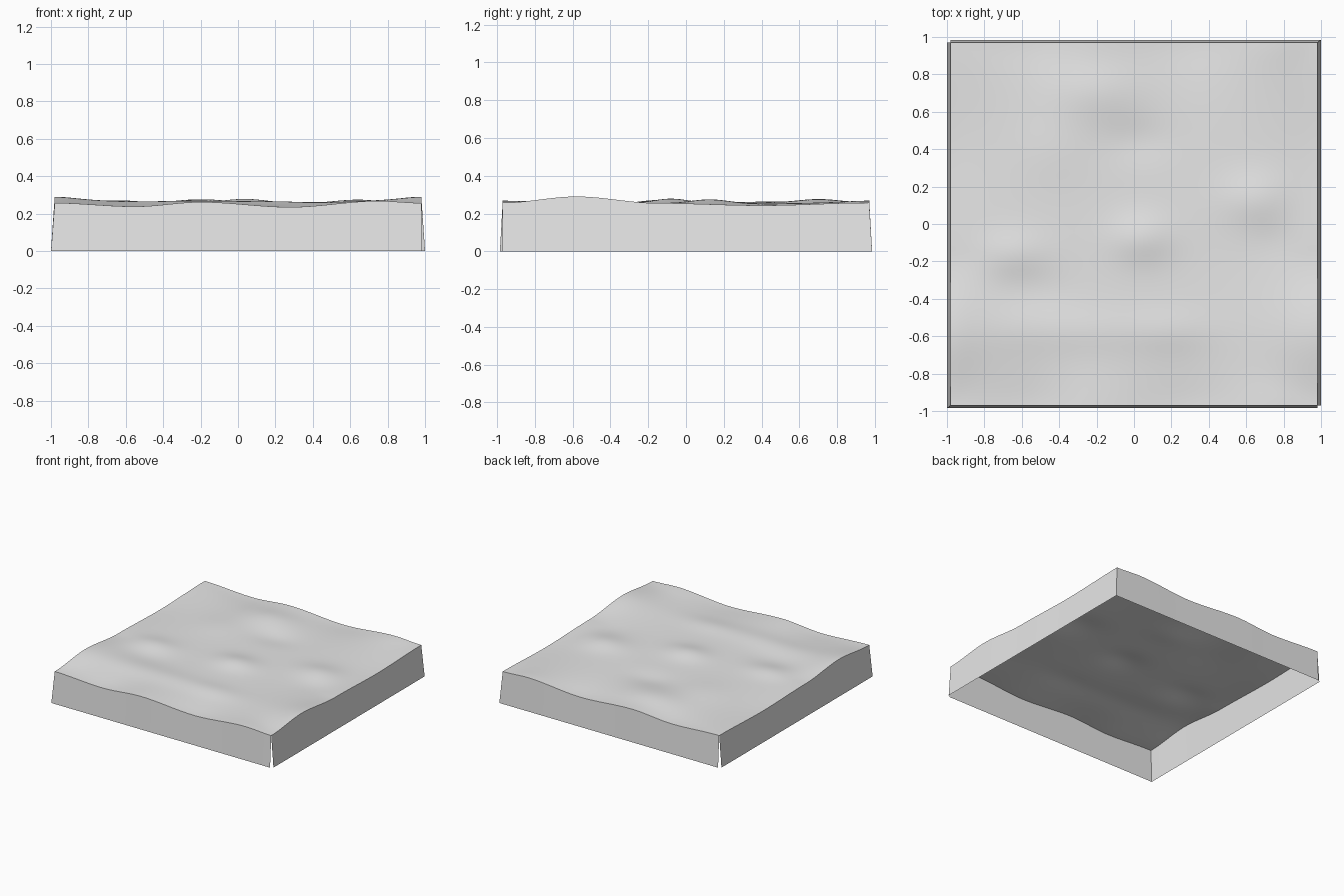
import bpy, bmesh
from math import exp

if "Cube" in bpy.data.objects:
    bpy.data.objects.remove(bpy.data.objects["Cube"])

TX, TY = 0.98, 0.97      # half size of the ground surface
BX, BY = 1.0, 0.985      # half size at the foot of the skirt
N = 80

stone = bpy.data.materials.new("light_grey")
stone.use_nodes = True
stone.diffuse_color = (0.8, 0.8, 0.8, 1)
stone.node_tree.nodes["Principled BSDF"].inputs["Base Color"].default_value = (0.8, 0.8, 0.8, 1)

# Edge profiles, equal on opposite sides so that the tile repeats
FRONT_BACK = [(-TX, .257), (-.55, .238), (-.2, .262), (.28, .235), (.75, .268), (TX, .257)]
LEFT_RIGHT = [(-TY, .257), (-.58, .29), (-.15, .255), (.4, .243), (TY, .257)]

# Mounds and hollows inside the tile: x, y, width x, width y, height
MOUNDS = [(-.2, .74, .24, .18, .034), (-.68, -.16, .2, .12, .026),
          (.68, .13, .2, .14, .032), (.04, -.08, .17, .13, .026),
          (-.45, .4, .2, .2, .012), (-.3, -.58, .6, .12, .014),
          (.2, -.58, .2, .12, .01), (.02, .45, .18, .12, -.012),
          (-.6, -.36, .25, .12, -.01), (.8, -.1, .15, .1, -.008)]


def profile(keys, t):
    for (a, ha), (b, hb) in zip(keys, keys[1:]):
        if t <= b:
            s = max(0, (t - a) / (b - a))
            return ha + (hb - ha) * s * s * (3 - 2 * s)
    return keys[-1][1]


def height(x, y):
    inner = .256 + sum(h * exp(-((x - cx) / wx) ** 2 - ((y - cy) / wy) ** 2)
                       for cx, cy, wx, wy, h in MOUNDS)
    # Blend towards the edge profiles near the border
    side = 0.05 / ((TX - abs(x)) ** 2 + 1e-6)
    end = 0.05 / ((TY - abs(y)) ** 2 + 1e-6)
    total = side + end + 1
    return (side * profile(LEFT_RIGHT, y) + end * profile(FRONT_BACK, x) + inner) / total


def add_sheet(name, rows):
    """Join rows of points into a sheet of quads."""
    bm = bmesh.new()
    grid = [[bm.verts.new(p) for p in row] for row in rows]
    for r, s in zip(grid, grid[1:]):
        for i in range(len(r) - 1):
            bm.faces.new((r[i], r[i + 1], s[i + 1], s[i])).smooth = True
    mesh = bpy.data.meshes.new(name)
    bm.to_mesh(mesh)
    bm.free()
    mesh.materials.append(stone)
    obj = bpy.data.objects.new(name, mesh)
    bpy.context.collection.objects.link(obj)


# Rolling ground
steps = [2 * i / N - 1 for i in range(N + 1)]
add_sheet("ground", [[(u * TX, v * TY, height(u * TX, v * TY)) for u in steps] for v in steps])

# Flared skirts, meeting at two corners and leaving a slit at the other two
for name, s in (("front_skirt", 1), ("back_skirt", -1)):
    top = [(s * u * TX, -s * TY, height(s * u * TX, -s * TY)) for u in steps]
    foot = [(x, -s * BY, 0) for x, y, z in top]
    foot[0] = (-s * BX, -s * BY, 0)
    add_sheet(name, [foot, top])
for name, s in (("left_skirt", 1), ("right_skirt", -1)):
    top = [(s * TX, s * v * TY, height(s * TX, s * v * TY)) for v in steps]
    foot = [(s * BX, y, 0) for x, y, z in top]
    foot[-1] = (s * BX, s * BY, 0)
    add_sheet(name, [foot, top])
